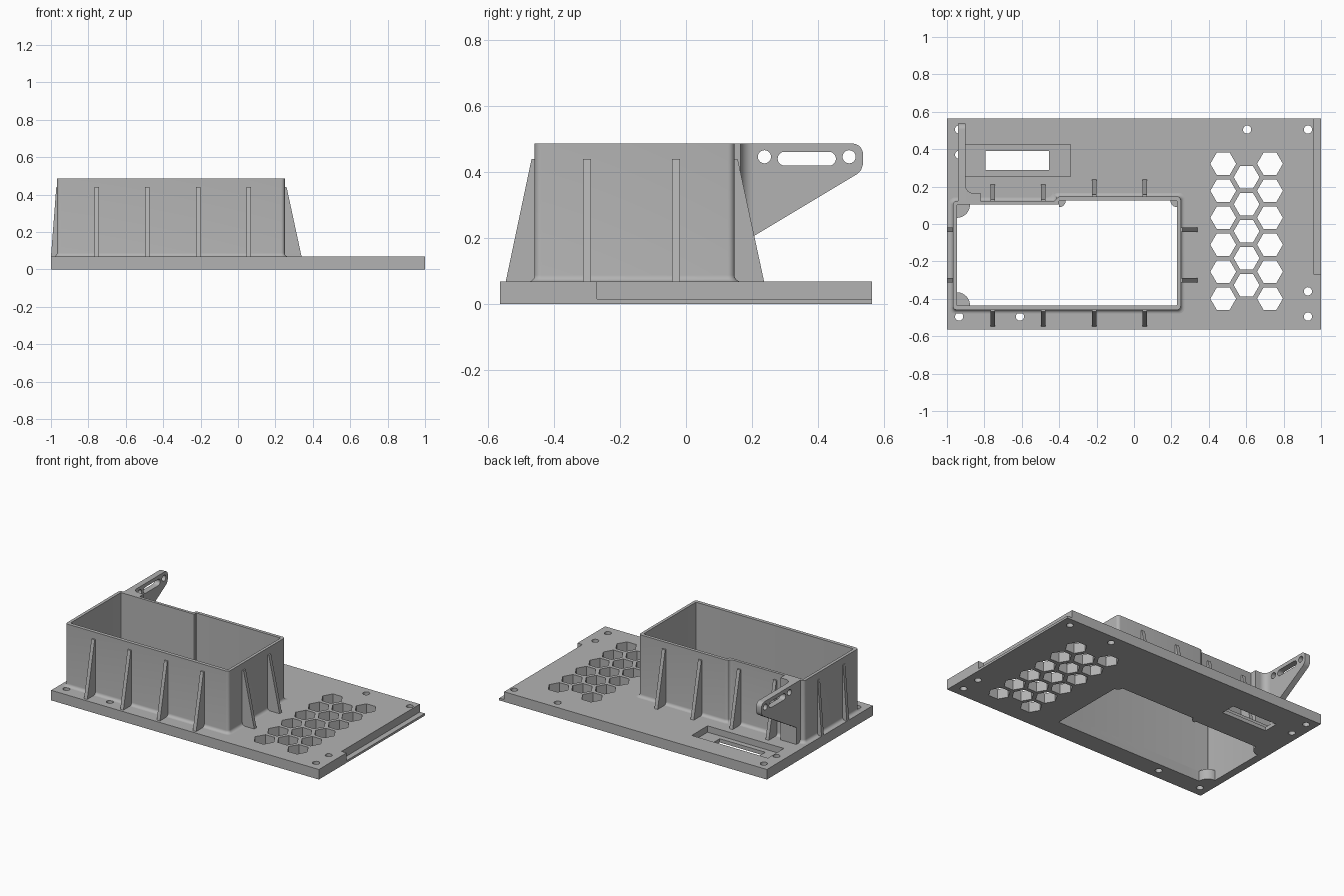
import bpy, bmesh, math
from mathutils import Vector

if "Cube" in bpy.data.objects:
    bpy.data.objects.remove(bpy.data.objects["Cube"])

grey = bpy.data.materials.new("plain grey")
grey.use_nodes = True
COLOR = (0.45, 0.45, 0.45, 1)
grey.diffuse_color = COLOR
grey.node_tree.nodes["Principled BSDF"].inputs["Base Color"].default_value = COLOR

PLATE, TOP, HALF_Y = 0.068, 0.487, 0.565


def finish(name, bm):
    bmesh.ops.recalc_face_normals(bm, faces=bm.faces)
    mesh = bpy.data.meshes.new(name)
    bm.to_mesh(mesh)
    bm.free()
    mesh.materials.append(grey)
    obj = bpy.data.objects.new(name, mesh)
    bpy.context.scene.collection.objects.link(obj)
    return obj


def add_prism(bm, points, direction):
    face = bm.faces.new([bm.verts.new(p) for p in points])
    out = bmesh.ops.extrude_face_region(bm, geom=[face])["geom"]
    bmesh.ops.translate(bm, vec=direction, verts=[v for v in out if isinstance(v, bmesh.types.BMVert)])


def prism(name, points, direction):
    bm = bmesh.new()
    add_prism(bm, points, direction)
    return finish(name, bm)


def box(x0, x1, y0, y1):
    return [(x0, y0), (x1, y0), (x1, y1), (x0, y1)]


def circle(cx, cy, r, n=24, start=0, sweep=math.tau):
    return [(cx + r * math.cos(start + sweep * i / n), cy + r * math.sin(start + sweep * i / n))
            for i in range(n + (sweep < 6))]


def rounded(corners, r, n=6):
    """Right-angled outline with every corner rounded."""
    pts = []
    for i, c in enumerate(corners):
        p = Vector(c)
        u = (Vector(corners[i - 1]) - p).normalized()
        v = (Vector(corners[(i + 1) % len(corners)]) - p).normalized()
        for k in range(n + 1):
            t = math.pi / 2 * k / n
            pts.append(p + r * (u + v - v * math.cos(t) - u * math.sin(t)))
    return pts


def stepped(x0, x1, y0, y_low, y_high, x_step, d=0):
    """Outline of the frame, whose back wall steps inwards at one end."""
    return [(x0 - d, y0 - d), (x1 + d, y0 - d), (x1 + d, y_high + d),
            (x_step - d, y_high + d), (x_step - d, y_low + d), (x0 - d, y_low + d)]


def cut(obj, name, outlines, place, direction):
    """Cut a set of outlines through an object."""
    bm = bmesh.new()
    for line in outlines:
        add_prism(bm, [place(*p) for p in line], direction)
    cutter = finish(name, bm)
    mod = obj.modifiers.new(name, 'BOOLEAN')
    mod.operation, mod.solver, mod.object = 'DIFFERENCE', 'EXACT', cutter
    bpy.context.view_layer.objects.active = obj
    bpy.ops.object.modifier_apply(modifier=name)
    bpy.data.objects.remove(cutter)


def smooth(obj):
    bpy.ops.object.select_all(action='DESELECT')
    obj.select_set(True)
    bpy.context.view_layer.objects.active = obj
    bpy.ops.object.shade_smooth_by_angle(angle=math.radians(35))


def at(z):
    return lambda x, y: (x, y, z)


OUTER = (-0.968, 0.25, -0.459, 0.122, 0.147, -0.415)
INNER = (-0.947, 0.23, -0.435, 0.103, 0.125, -0.40)

# Base plate with frame opening, screw holes, vents, slot and side ledge
plate = prism("base_plate", [(x, y, 0) for x, y in box(-1, 1, -HALF_Y, HALF_Y)], (0, 0, PLATE))
inner_line = rounded(stepped(*INNER), 0.004)
screws = [(0.605, 0.505), (0.93, 0.505), (0.93, -0.36), (0.93, -0.495),
          (-0.61, -0.495), (-0.935, -0.495), (-0.935, 0.505), (-0.935, 0.37)]
through = [inner_line, box(-0.795, -0.455, 0.29, 0.39)]
through += [circle(x, y, 0.022) for x, y in screws]
for col, rows in enumerate((6, 5, 6)):
    for row in range(rows):
        through.append(circle(0.477 + 0.125 * col, 0.322 - 0.0721 * (col % 2) - 0.1442 * row, 0.069, 6))
cut(plate, "through_cuts", through, at(-0.1), (0, 0, 0.3))
cut(plate, "slot_recess", [box(-0.91, -0.34, 0.255, 0.425)], at(0.025), (0, 0, 0.2))
cut(plate, "side_ledge", [box(0.963, 1.1, -0.27, 0.7)], at(0.015), (0, 0, 0.2))
smooth(plate)

# Tall frame wall with a flared foot
bm = bmesh.new()
levels = [(0.02 * (1 - math.sin(a)), PLATE + 0.02 * (1 - math.cos(a)))
          for a in [math.pi / 2 * i / 5 for i in range(6)]]
rings = [[(p.x, p.y, z) for p in rounded(stepped(*OUTER, d), 0.02 + d * 0.5)] for d, z in levels]
rings.append([(p.x, p.y, TOP) for p in rounded(stepped(*OUTER), 0.02)])
rings += [[(p.x, p.y, z) for p in inner_line] for z in (TOP, PLATE)]
rings = [[bm.verts.new(p) for p in ring] for ring in rings]
for i, ring in enumerate(rings):
    other = rings[(i + 1) % len(rings)]
    for k in range(len(ring)):
        m = (k + 1) % len(ring)
        bm.faces.new((ring[k], ring[m], other[m], other[k]))
smooth(finish("frame_wall", bm))


# Tapered ribs around the frame
def rib(name, x, y, dx, dy, reach):
    out, side = Vector((dx, dy, 0)), Vector((dy, -dx, 0)) * 0.012
    base = Vector((x, y, 0)) - side
    profile = [(-0.01, PLATE), (reach, PLATE), (reach * 0.11, 0.44), (-0.01, 0.44)]
    prism(name, [base + out * d + Vector((0, 0, z)) for d, z in profile], side * 2)


for i, x in enumerate((-0.755, -0.485, -0.212, 0.058)):
    rib(f"front_rib_{i + 1}", x, OUTER[2], 0, -1, 0.088)
    rib(f"back_rib_{i + 1}", x, OUTER[3] if i < 2 else OUTER[4], 0, 1, 0.09)
for i, y in enumerate((-0.30, -0.03)):
    rib(f"left_rib_{i + 1}", OUTER[1], y, 1, 0, 0.09)
    rib(f"right_rib_{i + 1}", OUTER[0], y, -1, 0, 0.032)

# Rounded corner fillers inside the opening
for name, x, y, r, start in (("front_corner_filler", INNER[0], INNER[2], 0.07, 0),
                             ("back_corner_filler", INNER[0], INNER[3], 0.07, -math.pi / 2),
                             ("far_corner_filler", INNER[1], INNER[4], 0.035, math.pi),
                             ("step_corner_filler", INNER[5], INNER[4], 0.035, -math.pi / 2)):
    arc = circle(x, y, r, 10, start, math.pi / 2)
    smooth(prism(name, [(px, py, 0) for px, py in [(x, y)] + arc], (0, 0, PLATE)))

# Side bracket arm with round holes and a long slot
arm = [(0.11, TOP)] + circle(0.505, TOP - 0.032, 0.032, 8, math.pi / 2, -math.pi / 2)
arm += [(0.537, 0.425), (0.532, 0.408), (0.52, 0.395), (0.165, 0.182), (0.11, 0.15)]
bracket = prism("bracket_arm", [(-0.94, y, z) for y, z in arm], (0.04, 0, 0))
slot = circle(0.434, 0.441, 0.021, 10, -math.pi / 2, math.pi) + circle(0.299, 0.441, 0.021, 10, math.pi / 2, math.pi)
cut(bracket, "bracket_holes", [circle(0.238, 0.447, 0.02), circle(0.495, 0.447, 0.02), slot],
    lambda y, z: (-1.1, y, z), (0.3, 0, 0))
smooth(bracket)

# Bracket foot block, and the curved web joining it to the arm
prism("bracket_foot", [(x, y, PLATE) for x, y in box(-0.94, -0.82, 0.11, 0.165)], (0, 0, TOP - PLATE))
web = [(-0.90, 0.165)] + circle(-0.86, 0.205, 0.04, 8, math.pi, math.pi / 2)
smooth(prism("bracket_web", [(x, y, 0.21) for x, y in web], (0, 0, TOP - 0.21)))
